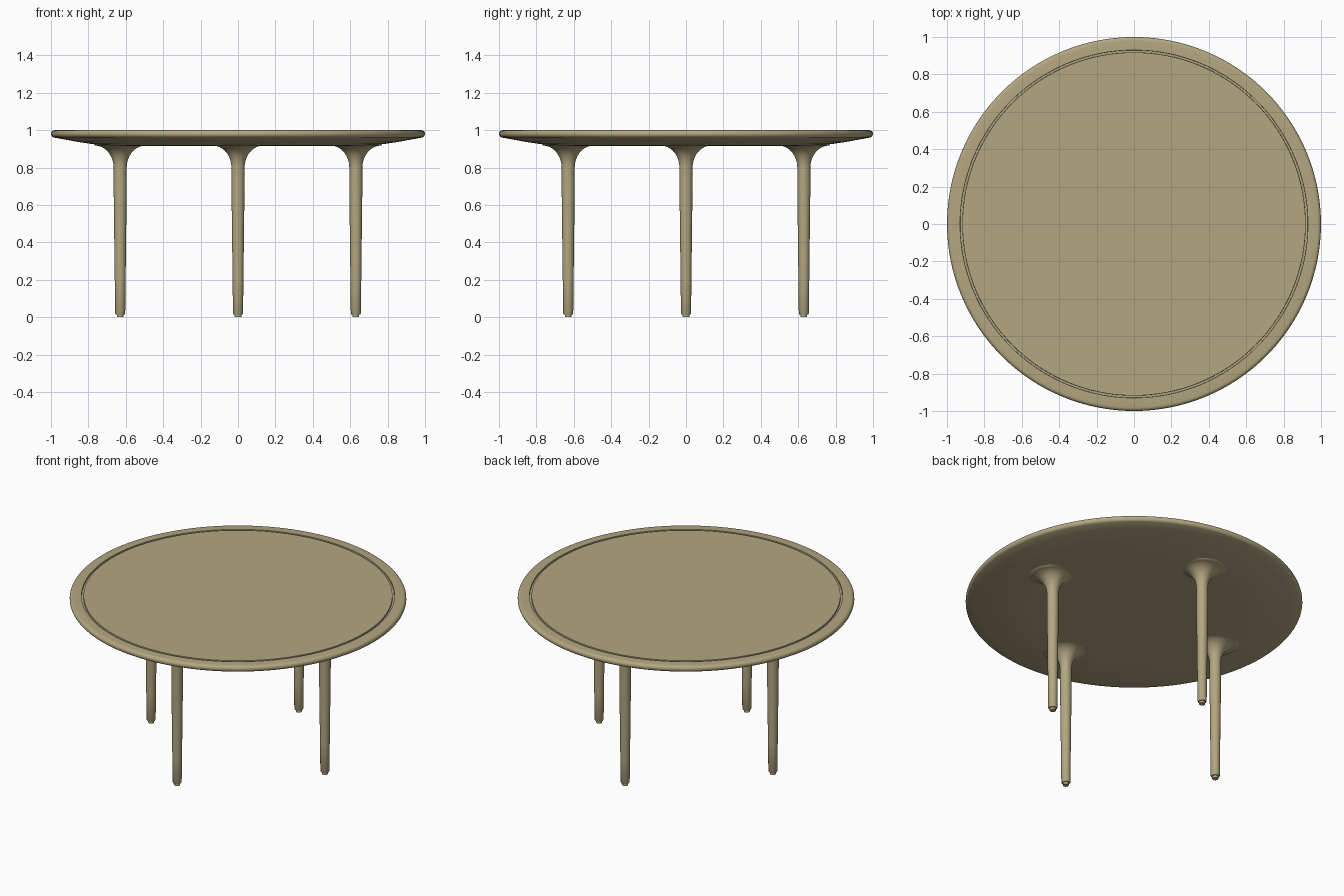
import bpy
import bmesh
from math import sin, cos, pi, radians

if "Cube" in bpy.data.objects:
    bpy.data.objects.remove(bpy.data.objects["Cube"])


def make_material(name, colour):
    mat = bpy.data.materials.new(name)
    mat.use_nodes = True
    mat.diffuse_color = colour
    mat.node_tree.nodes["Principled BSDF"].inputs["Base Color"].default_value = colour
    return mat


wood = make_material("light oak", (0.45, 0.385, 0.22, 1))


def lathe(name, profile, sides, location=(0, 0, 0)):
    """Spin a (radius, height) profile about z; radius 0 makes a pole."""
    bm = bmesh.new()
    rings = []
    for r, z in profile:
        count = sides if r > 0 else 1
        rings.append([bm.verts.new((r * cos(2 * pi * i / sides), r * sin(2 * pi * i / sides), z))
                      for i in range(count)])
    for a, b in zip(rings, rings[1:]):
        for i in range(sides):
            j = (i + 1) % sides
            corners = [a[i % len(a)], a[j % len(a)], b[j % len(b)], b[i % len(b)]]
            bm.faces.new(list(dict.fromkeys(corners)))
    bmesh.ops.recalc_face_normals(bm, faces=bm.faces)
    mesh = bpy.data.meshes.new(name)
    bm.to_mesh(mesh)
    bm.free()
    mesh.materials.append(wood)
    obj = bpy.data.objects.new(name, mesh)
    obj.location = location
    bpy.context.collection.objects.link(obj)
    bpy.ops.object.select_all(action="DESELECT")
    obj.select_set(True)
    bpy.context.view_layer.objects.active = obj
    bpy.ops.object.shade_smooth_by_angle(angle=radians(35))
    return obj


# Tabletop: dished underside, rounded rim and an inlaid groove
underside = [(0, 0.915), (0.62, 0.915), (0.7, 0.918), (0.78, 0.926), (0.86, 0.938), (0.93, 0.951)]
rim = [(0.98 + 0.02 * cos(a), 0.98 + 0.02 * sin(a))
       for a in (radians(-70 + 20 * k) for k in range(9))]
groove = [(0.93, 1.0), (0.929, 0.99), (0.918, 0.99), (0.917, 1.0), (0, 1.0)]
lathe("tabletop", underside + rim + groove, 128)

# Legs: small foot, slim taper, flared shoulder under the top
foot = [(0, 0), (0.018, 0), (0.018, 0.015), (0.024, 0.015), (0.027, 0.02)]
shaft = [(0.029, 0.2), (0.032, 0.45), (0.035, 0.7)]
shoulder = [(0.135 - 0.1 * cos(a), 0.8 + 0.118 * sin(a))
            for a in (radians(10 * k) for k in range(10))]
cap = [(0.14, 0.922), (0, 0.93)]
reach = 0.63
for name, x, y in (("front_leg", 0, -1), ("back_leg", 0, 1),
                   ("left_leg", 1, 0), ("right_leg", -1, 0)):
    lathe(name, foot + shaft + shoulder + cap, 32, (x * reach, y * reach, 0))
